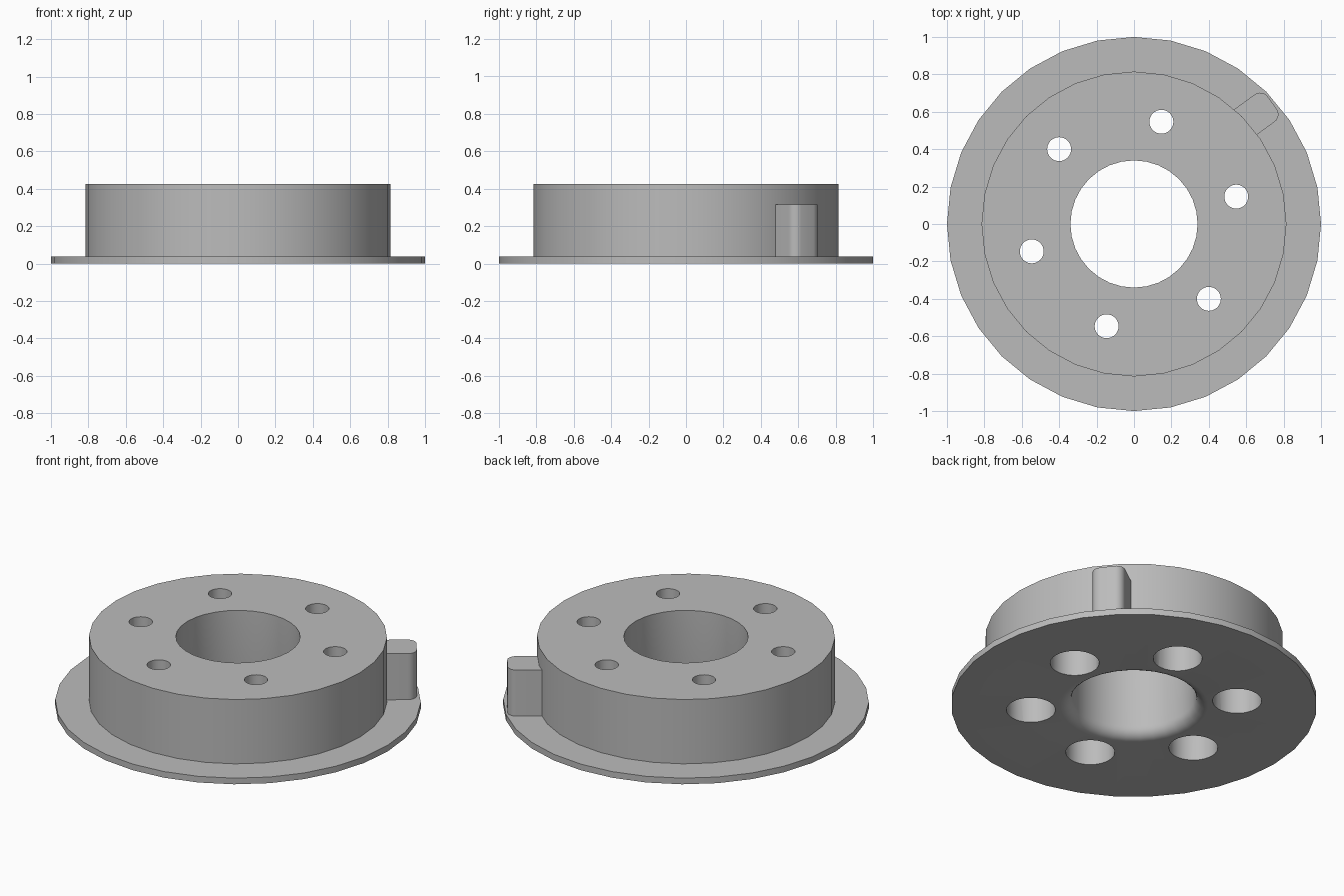
import bpy, bmesh, math
from mathutils import Matrix

if "Cube" in bpy.data.objects:
    bpy.data.objects.remove(bpy.data.objects["Cube"])

SEGS = 32
grey = bpy.data.materials.new("plain grey")
grey.diffuse_color = (0.5, 0.5, 0.5, 1)
grey.use_nodes = True
grey.node_tree.nodes["Principled BSDF"].inputs["Base Color"].default_value = grey.diffuse_color


def lathe(bm, profile, closed, centre=(0, 0)):
    """Revolve (radius, z) points; closed joins last ring to first, else caps the ends."""
    rings = []
    for r, z in profile:
        rings.append([bm.verts.new((centre[0] + r * math.cos(2 * math.pi * i / SEGS),
                                    centre[1] + r * math.sin(2 * math.pi * i / SEGS), z))
                      for i in range(SEGS)])
    pairs = list(zip(rings, rings[1:]))
    if closed:
        pairs.append((rings[-1], rings[0]))
    else:
        bm.faces.new(rings[0])
        bm.faces.new(rings[-1])
    for a, b in pairs:
        for i in range(SEGS):
            j = (i + 1) % SEGS
            bm.faces.new((a[i], a[j], b[j], b[i]))


def make_object(name, bm):
    bmesh.ops.recalc_face_normals(bm, faces=bm.faces)
    mesh = bpy.data.meshes.new(name)
    bm.to_mesh(mesh)
    bm.free()
    mesh.materials.append(grey)
    obj = bpy.data.objects.new(name, mesh)
    bpy.context.collection.objects.link(obj)
    return obj


def activate(obj):
    bpy.ops.object.select_all(action='DESELECT')
    obj.select_set(True)
    bpy.context.view_layer.objects.active = obj


# Flanged hub with a central bore, rounded where the bore meets the underside
BORE, FILLET = 0.34, 0.065
profile = [(1.0, 0), (1.0, 0.037), (0.815, 0.037), (0.815, 0.425), (BORE, 0.425)]
for k in range(7):
    a = math.pi / 2 * k / 6
    profile.append((BORE + FILLET * (1 - math.cos(a)), FILLET * (1 - math.sin(a))))
bm = bmesh.new()
lathe(bm, profile, True)
hub = make_object("flanged_hub", bm)

# Six stepped bolt holes: wide counterbore below, narrow hole through the top
bm = bmesh.new()
for k in range(6):
    a = math.radians(15 + 60 * k)
    lathe(bm, [(0.134, -0.1), (0.134, 0.25), (0.064, 0.25), (0.064, 0.6)], False,
          (0.566 * math.cos(a), 0.566 * math.sin(a)))
cutter = make_object("bolt_hole_cutter", bm)
cutter.hide_render = True

activate(hub)
mod = hub.modifiers.new("bolt_holes", 'BOOLEAN')
mod.operation = 'DIFFERENCE'
mod.solver = 'EXACT'
mod.object = cutter
bpy.ops.object.modifier_apply(modifier=mod.name)
bpy.data.objects.remove(cutter)
bpy.ops.object.shade_smooth_by_angle(angle=math.radians(30))

# Side key: a block with two rounded outer corners, standing on the flange
R, X0, X1, WIDTH = 0.05, 0.78, 0.979, 0.181
outline = [(X0, WIDTH), (X0, 0)]
for cy, start in ((R, -90), (WIDTH - R, 0)):
    for k in range(7):
        a = math.radians(start + 15 * k)
        outline.append((X1 - R + R * math.cos(a), cy + R * math.sin(a)))
bm = bmesh.new()
base = bm.faces.new([bm.verts.new((x, y, 0.03)) for x, y in outline])
top = bmesh.ops.extrude_face_region(bm, geom=[base], use_keep_orig=True)
bmesh.ops.translate(bm, vec=(0, 0, 0.285),
                    verts=[v for v in top["geom"] if isinstance(v, bmesh.types.BMVert)])
bmesh.ops.rotate(bm, verts=bm.verts, cent=(0, 0, 0),
                 matrix=Matrix.Rotation(math.radians(36), 3, 'Z'))
key = make_object("side_key", bm)
activate(key)
bpy.ops.object.shade_smooth_by_angle(angle=math.radians(30))
